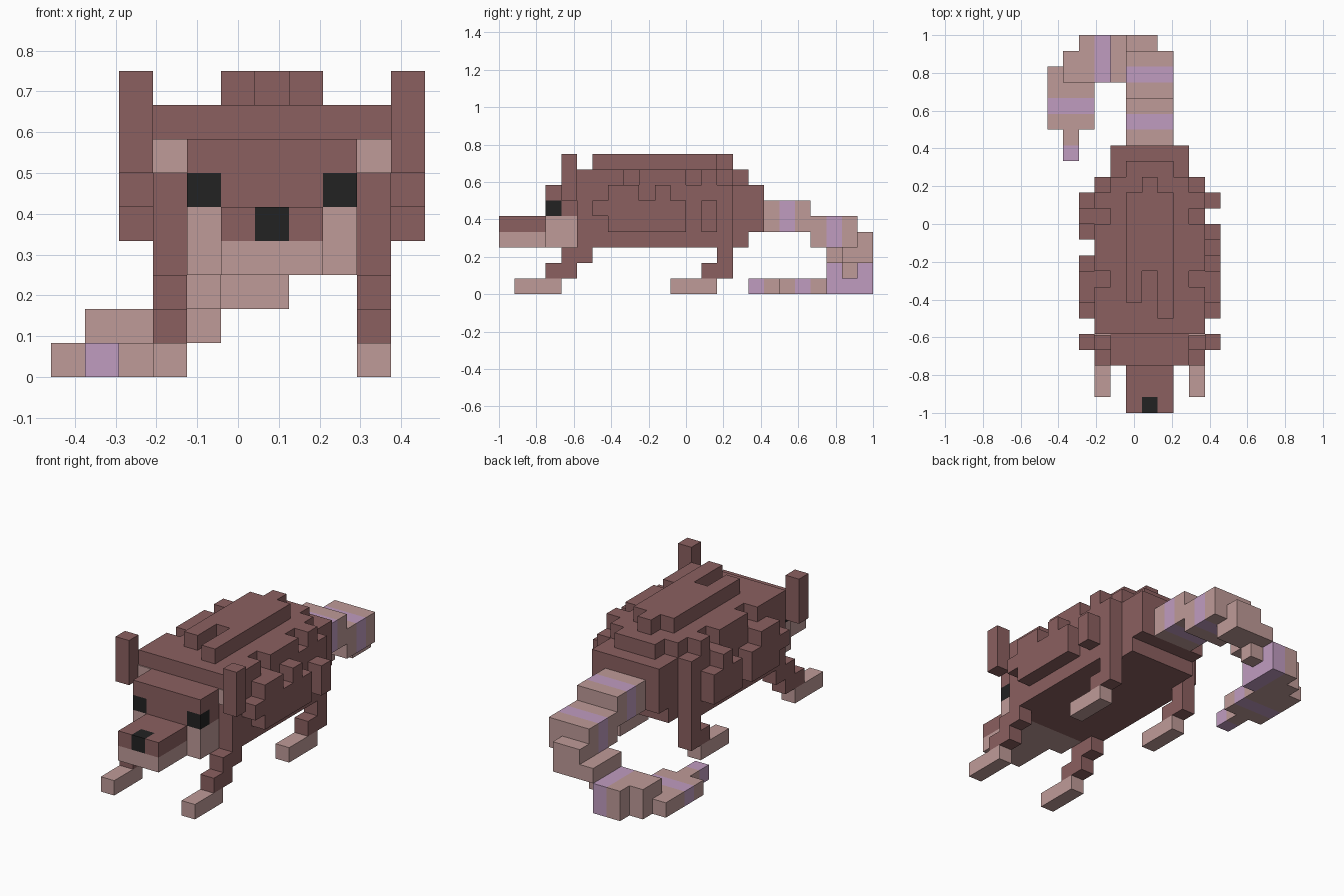
import bpy, bmesh

cube = bpy.data.objects.get("Cube")
if cube:
    bpy.data.objects.remove(cube, do_unlink=True)

U = 1 / 12            # one grid cell
MID = 13              # mirror: cell x becomes MID - x (animal's centre line)


def material(name, rgb):
    m = bpy.data.materials.new(name)
    m.use_nodes = True
    m.diffuse_color = (*rgb, 1)
    bsdf = m.node_tree.nodes["Principled BSDF"]
    bsdf.inputs["Base Color"].default_value = (*rgb, 1)
    bsdf.inputs["Roughness"].default_value = 0.9
    return m


BROWN = material("brown fur", (0.258, 0.117, 0.117))
PALE = material("pale pink", (0.521, 0.328, 0.314))
LILAC = material("lilac band", (0.527, 0.332, 0.527))
BLACK = material("black", (0.016, 0.016, 0.016))


def part(name, mat, *boxes):
    """Boxes are (x0, x1, y0, y1, z0, z1) in grid cells."""
    bm = bmesh.new()
    for x0, x1, y0, y1, z0, z1 in boxes:
        cube = bmesh.ops.create_cube(bm, size=1)
        for v in cube["verts"]:
            v.co.x = (x0 if v.co.x < 0 else x1) * U - 5.5 * U
            v.co.y = (y0 if v.co.y < 0 else y1) * U - 1
            v.co.z = (z0 if v.co.z < 0 else z1) * U
    mesh = bpy.data.meshes.new(name)
    bm.to_mesh(mesh)
    bm.free()
    mesh.materials.append(mat)
    ob = bpy.data.objects.new(name, mesh)
    bpy.context.collection.objects.link(ob)
    return ob


def pair(name, mat, *boxes):
    """Make a part on the +x side and its mirror on the -x side."""
    part("left_" + name, mat, *boxes)
    part("right_" + name, mat, *[(MID - b[1], MID - b[0], *b[2:]) for b in boxes])


# Body core, rounded rump and back ridge
part("body", BROWN, (3, 10, 5, 15, 3, 7), (4, 9, 5, 15, 7, 8))
part("rump", BROWN, (4, 9, 15, 16, 3, 7), (4, 9, 16, 17, 4, 7), (5, 8, 15, 16, 7, 8))
part("back_ridge", BROWN, (5, 6, 7, 14, 8, 9), (6, 7, 9, 15, 8, 9), (7, 8, 6, 14, 8, 9))

# Shaggy fur on the shoulders and flanks
pair("shoulder_fur", BROWN, (9, 10, 5, 8, 7, 8), (9, 10, 9, 12, 7, 8), (9, 10, 13, 14, 7, 8))
part("left_flank_fur", BROWN, (10, 11, 6, 7, 5, 6), (10, 11, 7, 12, 4, 6),
     (10, 11, 7, 9, 6, 7), (10, 11, 10, 11, 6, 7), (10, 11, 13, 14, 4, 6))
part("right_flank_fur", BROWN, (2, 3, 6, 7, 5, 6), (2, 3, 7, 10, 4, 6),
     (2, 3, 7, 9, 6, 7), (2, 3, 11, 14, 4, 6), (2, 3, 12, 13, 6, 7))

# Head, muzzle and cheeks
part("head", BROWN, (4, 9, 3, 5, 6, 7), (5, 8, 3, 5, 4, 6))
pair("temple", BROWN, (8, 9, 4, 5, 5, 6))
part("muzzle_top", BROWN, (5, 6, 0, 3, 4, 5), (7, 8, 0, 3, 4, 5), (6, 7, 1, 3, 4, 5))
part("jaw", PALE, (5, 8, 0, 5, 3, 4))
pair("cheek", PALE, (8, 9, 3, 5, 3, 5))
part("nose", BLACK, (6, 7, 0, 1, 4, 5))
pair("eye", BLACK, (8, 9, 3, 4, 5, 6))
pair("ear", BROWN, (10, 11, 4, 5, 6, 9))
pair("inner_ear", PALE, (9, 10, 4.93, 5, 6, 7))

# Legs and feet
pair("front_leg", BROWN, (9, 10, 3, 5, 1, 2), (9, 10, 4, 6, 2, 3))
pair("front_foot", PALE, (9, 10, 1, 4, 0, 1))
pair("hind_leg", BROWN, (9, 10, 13, 15, 1, 2), (9, 10, 14, 15, 2, 3))
pair("hind_foot", PALE, (9, 10, 11, 14, 0, 1))

# Tail: steps down behind the body, then curls to one side
part("tail_base", PALE, (5, 8, 17, 18, 4, 6), (5, 8, 19, 20, 4, 6))
part("tail_drop", PALE, (5, 8, 20, 21, 3, 5), (5, 8, 22, 23, 3, 5))
part("tail_bend", PALE, (5, 7, 22, 24, 2, 3), (5, 7, 23, 24, 3, 4),
     (4, 5, 21, 24, 2, 3), (4, 5, 22, 23, 1, 2))
part("tail_curl", PALE, (2, 3, 21, 24, 0, 2), (1, 2, 21, 23, 0, 2), (0, 1, 20, 22, 0, 1),
     (1, 3, 20, 21, 0, 1), (0, 3, 18, 19, 0, 1), (1, 2, 17, 18, 0, 1))
part("tail_bands", LILAC, (5, 8, 18, 19, 4, 6), (5, 8, 21, 22, 3, 5),
     (3, 4, 21, 24, 0, 2), (0, 3, 19, 20, 0, 1))
part("tail_tip", LILAC, (1, 2, 16, 17, 0, 1))
